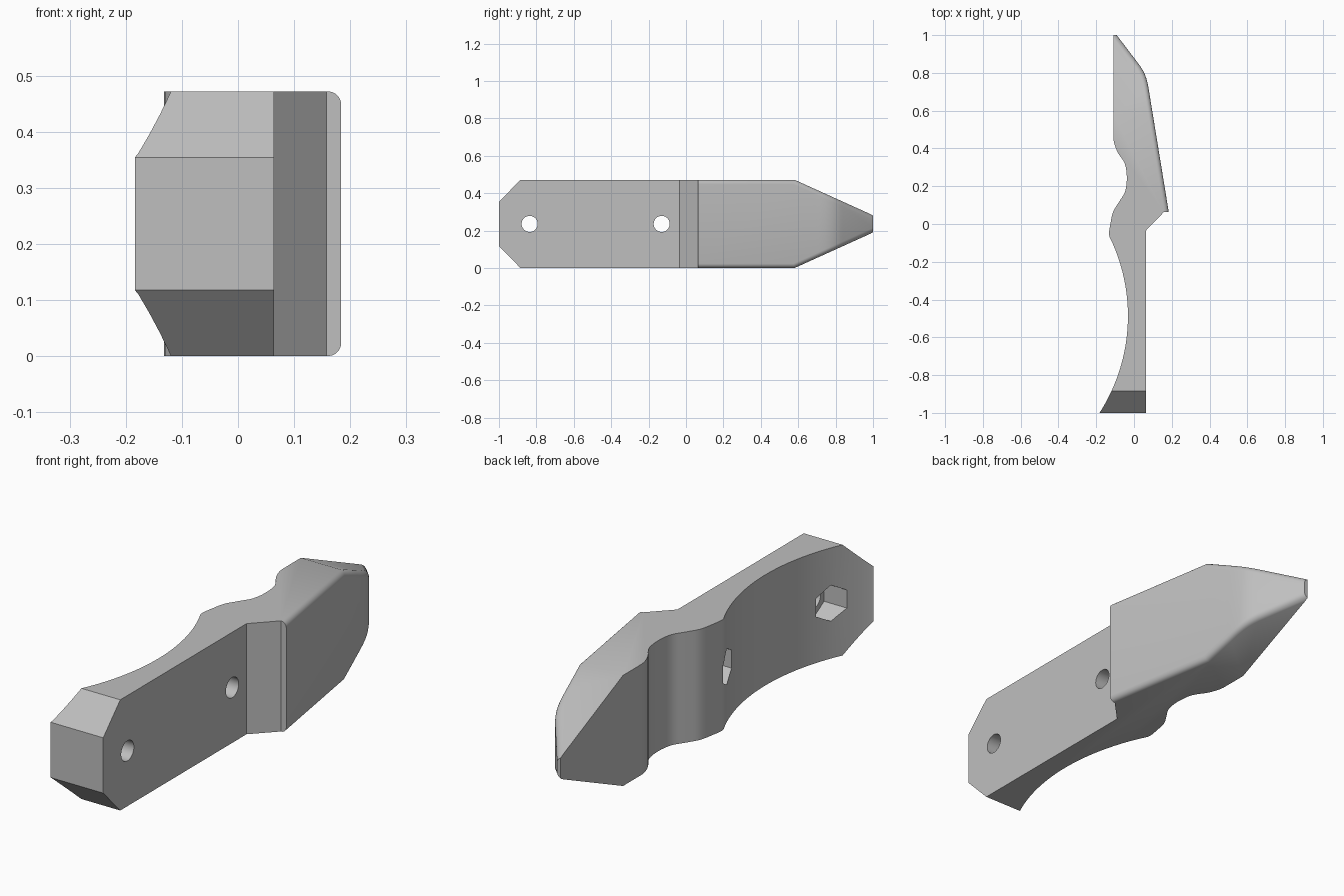
import bpy, bmesh, math
from mathutils import Vector

if "Cube" in bpy.data.objects:
    bpy.data.objects.remove(bpy.data.objects["Cube"])

H = 0.472            # body height
MID = H / 2

gray = bpy.data.materials.new("light gray")
gray.diffuse_color = (0.52, 0.52, 0.52, 1)
gray.use_nodes = True
gray.node_tree.nodes["Principled BSDF"].inputs["Base Color"].default_value = gray.diffuse_color


def prism(pts, vec):
    """Extrude a closed outline of 3D points along vec into a bmesh solid."""
    bm = bmesh.new()
    f = bm.faces.new([bm.verts.new(p) for p in pts])
    r = bmesh.ops.extrude_face_region(bm, geom=[f], use_keep_orig=True)
    verts = [g for g in r["geom"] if isinstance(g, bmesh.types.BMVert)]
    bmesh.ops.translate(bm, verts=verts, vec=vec)
    bmesh.ops.recalc_face_normals(bm, faces=bm.faces[:])
    return bm


def to_object(bm, name):
    me = bpy.data.meshes.new(name)
    bm.to_mesh(me)
    bm.free()
    me.materials.append(gray)
    ob = bpy.data.objects.new(name, me)
    bpy.context.collection.objects.link(ob)
    return ob


def spline(p, steps=5):
    """Smooth curve through 2D points."""
    p = [Vector(q) for q in p]
    p = [2 * p[0] - p[1]] + p + [2 * p[-1] - p[-2]]
    out = []
    for a, b, c, d in zip(p, p[1:], p[2:], p[3:]):
        for i in range(steps):
            t = i / steps
            out.append(0.5 * (2 * b + (c - a) * t + (2 * a - 5 * b + 4 * c - d) * t**2
                              + (3 * b - a - 3 * c + d) * t**3))
    return [tuple(v) for v in out + [p[-2]]]


def slice_off(bm, co, no):
    """Remove everything on the normal side of a plane and cap the cut."""
    r = bmesh.ops.bisect_plane(bm, geom=bm.verts[:] + bm.edges[:] + bm.faces[:],
                               plane_co=co, plane_no=no, clear_outer=True)
    edges = [g for g in r["geom_cut"] if isinstance(g, bmesh.types.BMEdge)]
    bmesh.ops.edgeloop_fill(bm, edges=edges)
    bmesh.ops.recalc_face_normals(bm, faces=bm.faces[:])


# Outline: outer side, then mount end, concave arc, finger wave
outline = [(-0.122, 1.04)]
outline += spline([(0.03, 0.84), (0.047, 0.813), (0.061, 0.783), (0.072, 0.745), (0.08, 0.70)], 3)
outline += [(0.184, 0.063), (0.158, 0.063), (0.064, -0.034), (0.064, -1), (-0.184, -1)]
a0, a1 = math.asin(-0.505 / 0.95), math.asin(0.385 / 0.95)
for i in range(25):
    a = a0 + (a1 - a0) * i / 24
    outline.append((-0.982 + 0.95 * math.cos(a), -0.487 + 0.95 * math.sin(a)))
outline += spline([(-0.13, -0.068), (-0.132, -0.045), (-0.125, 0.0), (-0.111, 0.063),
                   (-0.08, 0.116), (-0.048, 0.17), (-0.038, 0.24), (-0.048, 0.317),
                   (-0.085, 0.377), (-0.104, 0.425), (-0.111, 0.47)], 4)
outline += [(-0.2, 0.5), (-0.2, 1.04)]

bm = prism([(x, y, 0) for x, y in outline], (0, 0, H))

# Chamfered mount end and tapered tip, mirrored top and bottom
for s in (1, -1):
    z = MID + s * MID
    slice_off(bm, (0, -0.885, z), (0, -0.118, s * 0.115))
    slice_off(bm, (0, 0.58, z), (0, 0.19, s * 0.42))

# Rounded long edges on the outer side
bm.normal_update()


def outer(f):
    return f.normal.x > 0.3 and abs(f.normal.z) < 0.01 and f.calc_center_median().y > 0.065


edges = [e for e in bm.edges if len(e.link_faces) == 2
         and sum(outer(f) for f in e.link_faces) == 1
         and any(abs(f.normal.z) > 0.3 for f in e.link_faces)]
bmesh.ops.bevel(bm, geom=edges, offset=0.024, segments=5, profile=0.5,
                affect='EDGES', clamp_overlap=False)
slice_off(bm, (0, 1, 0), (0, 1, 0))
body = to_object(bm, "handle_body")


def tube(n, r, y, x0, x1):
    """Prism along x with a corner pointing up."""
    ring = [(x0, y + r * math.sin(2 * math.pi * i / n), MID + r * math.cos(2 * math.pi * i / n))
            for i in range(n)]
    return prism(ring, (x1 - x0, 0, 0))


# Cutters: flat inner side of the tip, screw holes and hexagonal nut pockets
cutters = [prism([(-0.6, 0.43, -1), (-0.109, 0.43, -1), (-0.109, 1.5, -1), (-0.6, 1.5, -1)],
                 (0, 0, 3))]
for y in (-0.836, -0.13):
    cutters.append(tube(32, 0.043, y, -0.5, 0.5))
    cutters.append(tube(6, 0.077, y, -0.4, -0.02))

bpy.context.view_layer.objects.active = body
body.select_set(True)
for c in cutters:
    cut = to_object(c, "cutter")
    cut.hide_render = True
    m = body.modifiers.new("cut", 'BOOLEAN')
    m.operation, m.solver, m.object = 'DIFFERENCE', 'EXACT', cut
    bpy.ops.object.modifier_apply(modifier=m.name)
    bpy.data.objects.remove(cut)

bpy.ops.object.shade_smooth_by_angle(angle=math.radians(25))
